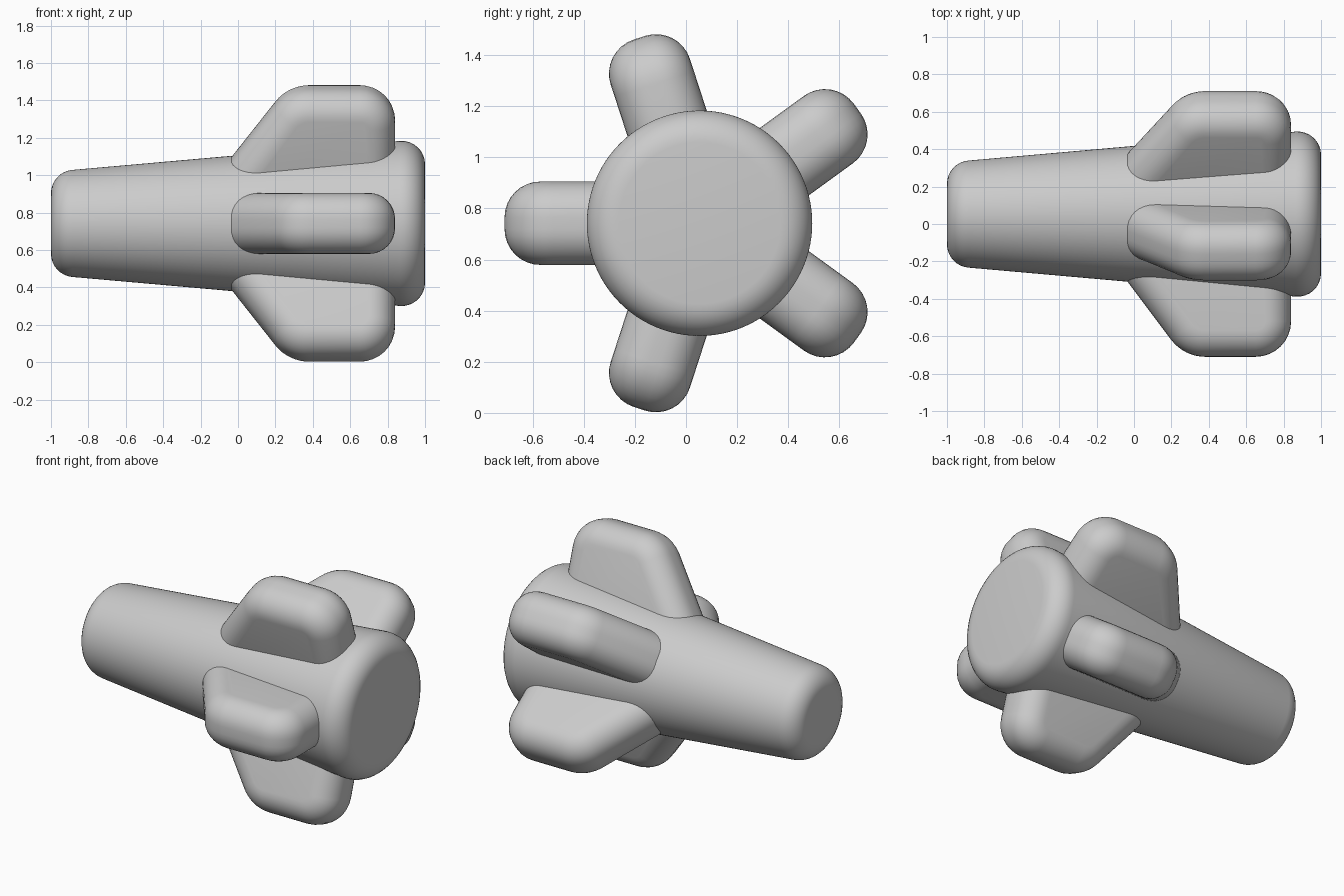
import bpy, bmesh
from math import sin, cos, pi, radians, atan2
from mathutils import Vector, Matrix, geometry

if "Cube" in bpy.data.objects:
    bpy.data.objects.remove(bpy.data.objects["Cube"])

CY, CZ = 0.053, 0.742          # axis of the body


def fillet(pts, radii, off=0.0, steps=8):
    """Counter-clockwise polygon with rounded corners, shrunk inwards by off."""
    pts = [Vector(p) for p in pts]
    n, out = len(pts), []
    for i, R in enumerate(radii):
        a, p, b = pts[i - 1], pts[i], pts[(i + 1) % n]
        if R == 0:
            out.append(p)
            continue
        d0, d1 = (p - a).normalized(), (b - p).normalized()
        n0, n1 = Vector((-d0.y, d0.x)), Vector((-d1.y, d1.x))
        c = p + (n0 + n1) * (R / (1 + n0.dot(n1)))
        t0 = atan2(-n0.y, -n0.x)
        turn = atan2(d0.x * d1.y - d0.y * d1.x, d0.dot(d1))
        for k in range(steps + 1):
            t = t0 + turn * k / steps
            out.append(c + Vector((cos(t), sin(t))) * (R - off))
    return out


def loft(name, rings):
    """Skin a list of closed rings and cap both ends."""
    bm = bmesh.new()
    vs = [[bm.verts.new(p) for p in r] for r in rings]
    n = len(rings[0])
    for r0, r1 in zip(vs, vs[1:]):
        for i in range(n):
            j = (i + 1) % n
            bm.faces.new((r0[i], r0[j], r1[j], r1[i]))
    bm.faces.new(vs[0][::-1])
    bm.faces.new(vs[-1])
    bmesh.ops.recalc_face_normals(bm, faces=bm.faces)
    me = bpy.data.meshes.new(name)
    bm.to_mesh(me)
    bm.free()
    ob = bpy.data.objects.new(name, me)
    bpy.context.collection.objects.link(ob)
    bpy.ops.object.select_all(action='DESELECT')
    ob.select_set(True)
    bpy.context.view_layer.objects.active = ob
    bpy.ops.object.shade_smooth_by_angle(angle=radians(35))
    return ob


# Tapered round body with rounded rims, turned around the x axis
profile = fillet([(-1, 0), (1, 0), (1, 0.453), (-1, 0.276)], [0, 0, 0.125, 0.125])[2:]
SEG = 96
loft("body", [[(x, CY + r * cos(2 * pi * k / SEG), CZ + r * sin(2 * pi * k / SEG))
               for k in range(SEG)] for x, r in profile])

# Five swept fins: outline in (x, distance from axis), edges rounded all round
HALF, BEV, TIP = 0.163, 0.14, 0.763
outline = [(-0.269, 0.05), (0.84, 0.05), (0.84, TIP), (0.267, TIP)]
radii = [0.15, 0.15, 0.19, 0.23]
steps = [pi / 2 * k / 8 for k in range(9)]
layers = [(BEV * (1 - cos(a)), HALF - BEV + BEV * sin(a)) for a in steps]
layers = [(o, -h) for o, h in reversed(layers)] + layers

for i in range(5):
    ang = pi + i * 2 * pi / 5
    ca, sa = cos(ang), sin(ang)
    rings = [[(p.x, CY + p.y * ca - h * sa, CZ + p.y * sa + h * ca)
              for p in fillet(outline, radii, o)] for o, h in layers]
    loft(f"fin_{i + 1}", rings)
